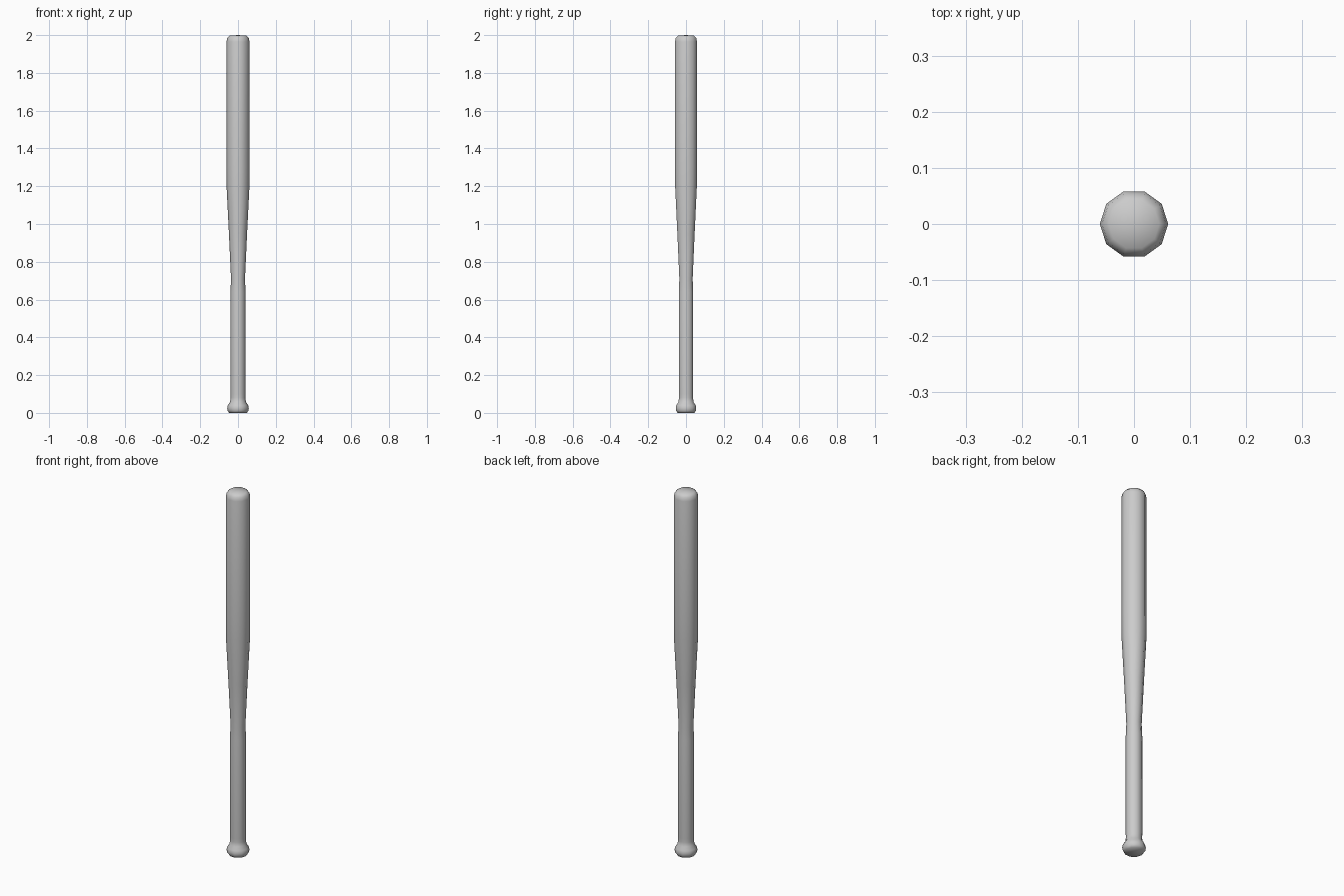
import bpy, bmesh
from math import cos, sin, pi

if "Cube" in bpy.data.objects:
    bpy.data.objects.remove(bpy.data.objects["Cube"])

SIDES = 10

# Lathe profile (radius, height): knob, grip, taper, barrel, rounded tip
PROFILE = [(0.047, 0.0), (0.055, 0.011), (0.057, 0.025), (0.054, 0.04),
           (0.042, 0.058), (0.039, 0.08), (0.040, 0.10), (0.040, 0.64),
           (0.037, 0.71), (0.048, 0.95), (0.060, 1.19), (0.061, 1.30),
           (0.061, 1.965), (0.057, 1.985), (0.045, 1.997)]


def lathe(name, profile, sides):
    bm = bmesh.new()
    rings = [[bm.verts.new((r * cos(2 * pi * i / sides), r * sin(2 * pi * i / sides), z))
              for i in range(sides)] for r, z in profile]
    for a, b in zip(rings, rings[1:]):
        for i in range(sides):
            j = (i + 1) % sides
            bm.faces.new((a[i], a[j], b[j], b[i]))
    # Close the knob and give the tip a shallow crown
    bm.faces.new(rings[0][::-1])
    tip = bm.verts.new((0, 0, 2.0))
    for i in range(sides):
        bm.faces.new((rings[-1][i], rings[-1][(i + 1) % sides], tip))
    mesh = bpy.data.meshes.new(name)
    bm.to_mesh(mesh)
    bm.free()
    obj = bpy.data.objects.new(name, mesh)
    bpy.context.collection.objects.link(obj)
    return obj


# Whole bat body, smooth shaded
bat = lathe("bat", PROFILE, SIDES)
bpy.context.view_layer.objects.active = bat
bat.select_set(True)
bpy.ops.object.shade_smooth()
